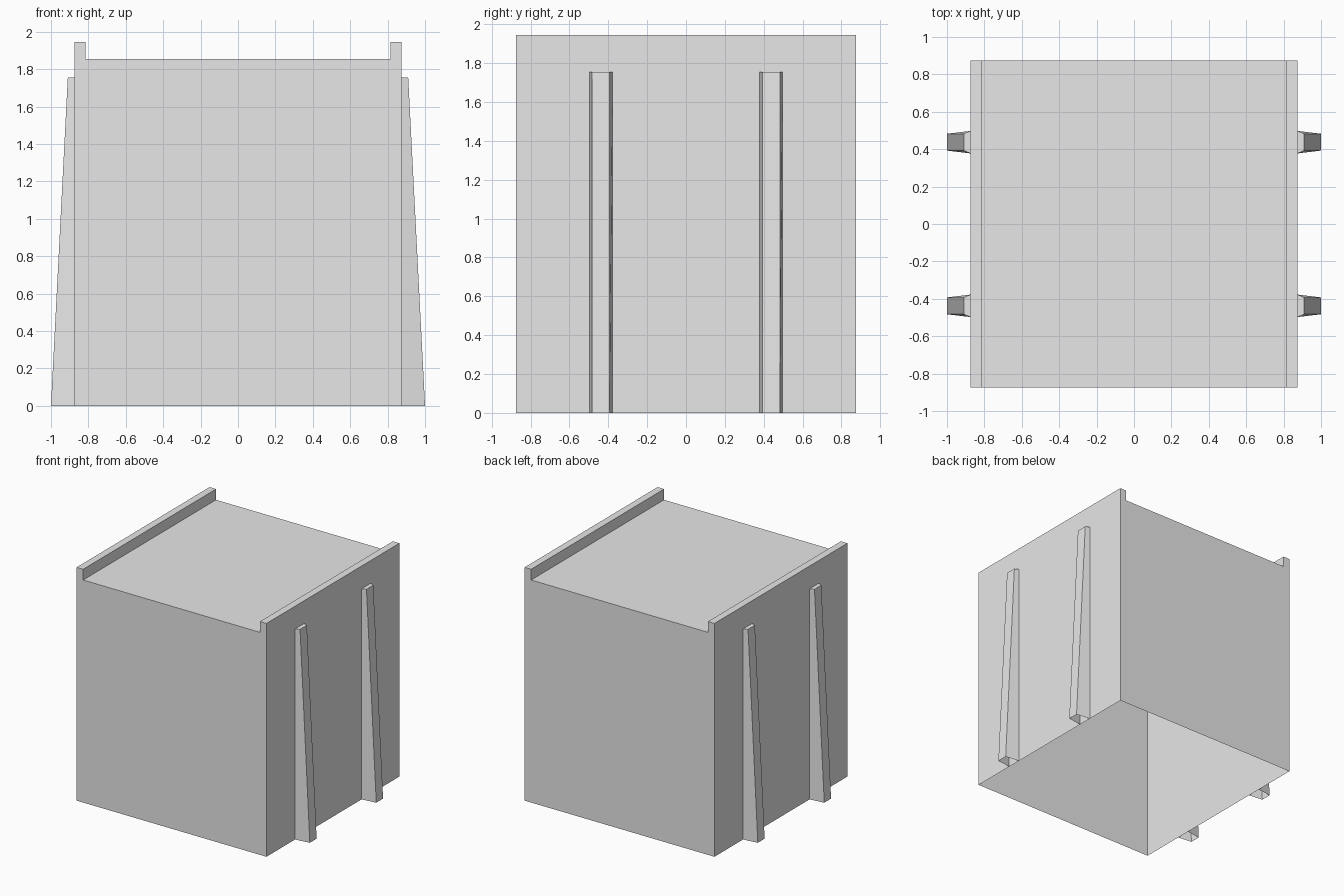
import bpy
import bmesh

cube = bpy.data.objects.get("Cube")
if cube:
    bpy.data.objects.remove(cube, do_unlink=True)

grey = bpy.data.materials.new("light_grey")
grey.use_nodes = True
grey.diffuse_color = (0.8, 0.8, 0.8, 1)
grey.node_tree.nodes["Principled BSDF"].inputs["Base Color"].default_value = (0.8, 0.8, 0.8, 1)

HALF = 0.875      # half width and depth of the body
TOP = 1.945       # top of the rims
DECK = 1.855      # top deck between the rims
RIM = 0.815       # inner edge of the rims
RIB_TOP = 1.755


def loft(name, start, end, skip=(), caps=(True, True)):
    """Join two matching outlines; skip lists the sides left open."""
    bm = bmesh.new()
    a = [bm.verts.new(p) for p in start]
    b = [bm.verts.new(p) for p in end]
    n = len(a)
    for i in range(n):
        if i not in skip:
            j = (i + 1) % n
            bm.faces.new((a[i], a[j], b[j], b[i]))
    if caps[0]:
        bm.faces.new(a[::-1])
    if caps[1]:
        bm.faces.new(b)
    mesh = bpy.data.meshes.new(name)
    bm.to_mesh(mesh)
    bm.free()
    mesh.materials.append(grey)
    obj = bpy.data.objects.new(name, mesh)
    bpy.context.collection.objects.link(obj)
    return obj


# Hollow body: U-topped profile run front to back, open underneath
profile = [(-HALF, 0), (-HALF, TOP), (-RIM, TOP), (-RIM, DECK),
           (RIM, DECK), (RIM, TOP), (HALF, TOP), (HALF, 0)]
loft("body_shell",
     [(x, HALF, z) for x, z in profile],
     [(x, -HALF, z) for x, z in reversed(profile)][::-1],
     skip=(len(profile) - 1,))
body = bpy.data.objects["body_shell"]


def rib_outline(side, y, reach, z):
    pts = [(HALF, -0.06), (reach, -0.045), (reach, 0.045), (HALF, 0.06)]
    return [(side * x, y + side * dy, z) for x, dy in pts]


# Tapered side ribs: open below and against the wall
for side, side_name in ((1, "left"), (-1, "right")):
    for y, end_name in ((-0.4375, "front"), (0.4375, "back")):
        loft(f"{end_name}_{side_name}_rib",
             rib_outline(side, y, 1.0, 0),
             rib_outline(side, y, 0.91, RIB_TOP),
             skip=(3,), caps=(False, True))

# Make the body faces point outwards
bm = bmesh.new()
bm.from_mesh(body.data)
bmesh.ops.recalc_face_normals(bm, faces=bm.faces)
deck = max(bm.faces, key=lambda f: f.calc_area() if abs(f.normal.z) > 0.9 else 0)
if deck.normal.z < 0:
    bmesh.ops.reverse_faces(bm, faces=bm.faces)
bm.to_mesh(body.data)
bm.free()
